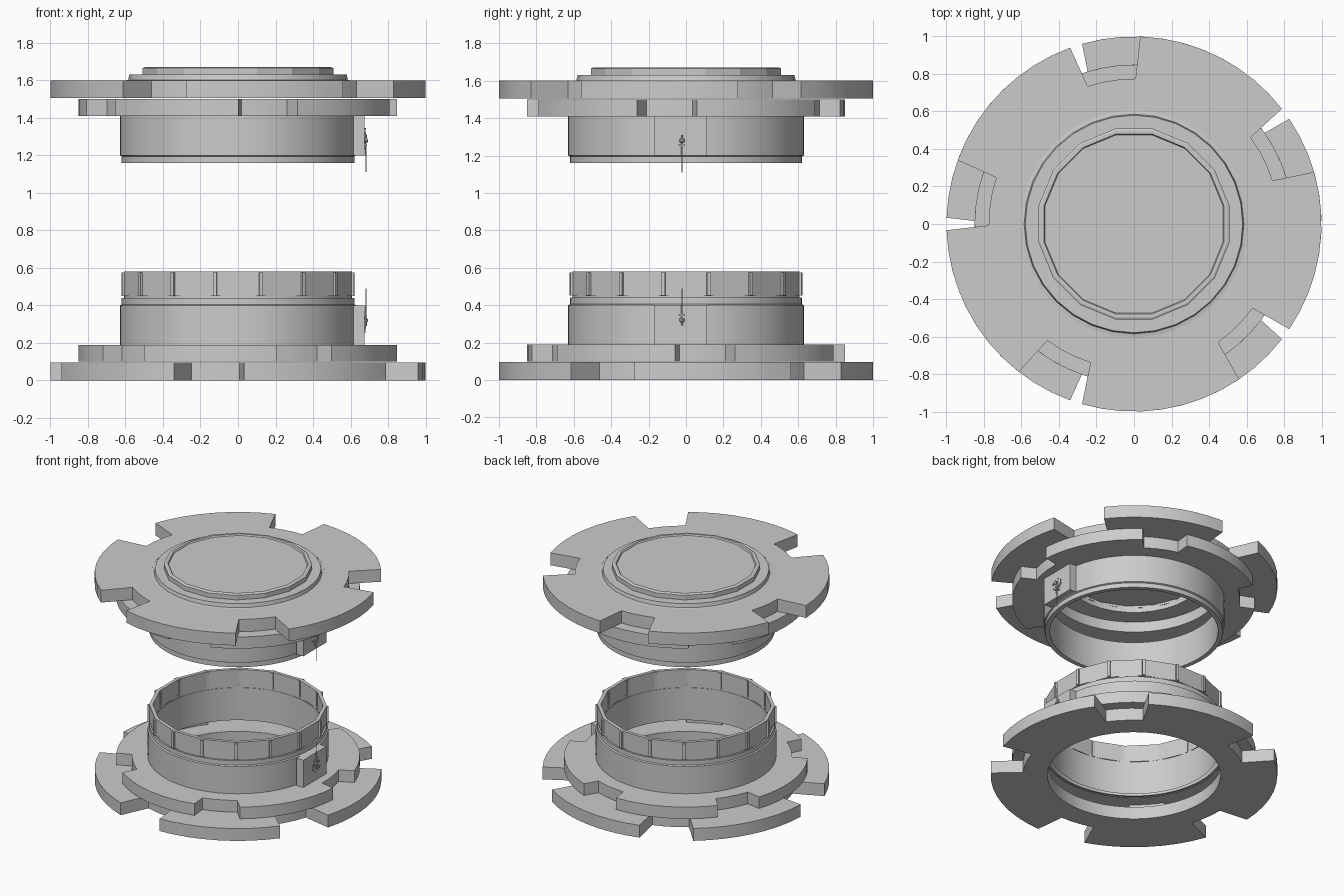
import bpy, bmesh, math, random
from math import sin, cos, radians, pi
from mathutils import Matrix

if "Cube" in bpy.data.objects:
    bpy.data.objects.remove(bpy.data.objects["Cube"])

TOTAL = 1.6  # height of the mirrored flange stack


def finish(bm, name, flip=False, smooth=True):
    me = bpy.data.meshes.new(name)
    bm.to_mesh(me)
    bm.free()
    ob = bpy.data.objects.new(name, me)
    bpy.context.collection.objects.link(ob)
    if flip:  # the upper half is the lower half turned over about x
        ob.rotation_euler = (pi, 0, 0)
        ob.location.z = TOTAL
    if smooth:
        bpy.ops.object.select_all(action='DESELECT')
        ob.select_set(True)
        bpy.context.view_layer.objects.active = ob
        bpy.ops.object.shade_smooth_by_angle(angle=radians(30))
    return ob


def skin(bm, rows, closed):
    """Join neighbouring profile columns into faces."""
    m = len(rows[0])
    for i in range(len(rows)):
        p, q = rows[i], rows[(i + 1) % len(rows)]
        for j in range(m if closed else m - 1):
            k = (j + 1) % m
            bm.faces.new((p[j], q[j], q[k], p[k]))


def lathe(name, profile, n, flip=False, start=0.0, closed=True, smooth=True):
    """Spin an (r, z) profile round z."""
    bm = bmesh.new()
    rows = []
    for i in range(n):
        a = start + 2 * pi * i / n
        rows.append([bm.verts.new((r * cos(a), r * sin(a), z)) for r, z in profile])
    skin(bm, rows, closed)
    return finish(bm, name, flip, smooth)


def notched_ring(name, r_out, r_notch, r_in, z0, z1, first, flip, closed):
    """Flat ring with five notches, 72 degrees apart."""
    cols = []
    for k in range(5):
        c = first + 72 * k
        cols += [(c + d, r_notch) for d in (-9.6, -3.2, 3.2, 9.6)]
        cols += [(c + 10.9 + 50.2 * i / 8, r_out) for i in range(9)]
    bm = bmesh.new()
    rows = []
    for deg, r in cols:
        a = radians(deg)
        rows.append([bm.verts.new((q * cos(a), q * sin(a), z))
                     for q, z in ((r_in, z0), (r, z0), (r, z1), (r_in, z1))])
    skin(bm, rows, closed)
    return finish(bm, name, flip)


def add_box(bm, size, loc, turn=0.0):
    mat = (Matrix.Rotation(turn, 4, 'Z') @ Matrix.Translation(loc)
           @ Matrix.Diagonal((*size, 1)))
    bmesh.ops.create_cube(bm, size=1, matrix=mat)


def half(side, flip):
    # two notched flanges, the smaller one open towards the bore
    notched_ring(side + "_outer_flange", 1.0, 0.775, 0.605, 0.0, 0.095, 45, flip, True)
    notched_ring(side + "_inner_flange", 0.85, 0.74, 0.615, 0.10, 0.19, 7, flip, False)
    # collar tube with a small step at its end, open underneath
    lathe(side + "_collar", [(0.63, 0.185), (0.63, 0.40), (0.62, 0.405),
                             (0.62, 0.44), (0.587, 0.44), (0.587, 0.19)], 64, flip,
          closed=False)
    # mounting plate on the right side
    s = 1 if flip else -1
    bm = bmesh.new()
    add_box(bm, (0.058, 0.28, 0.21), (0.646, 0.03 * s, 0.295))
    finish(bm, side + "_plate", flip, False)
    # small pin with a guard, knob and a scatter of rivets
    random.seed(4)
    bm = bmesh.new()
    y = 0.022 * s
    bmesh.ops.create_cone(bm, cap_ends=True, segments=8, radius1=0.005, radius2=0.002,
                          depth=0.20, matrix=Matrix.Translation((0.682, y, 0.39)))
    add_box(bm, (0.012, 0.035, 0.008), (0.682, y, 0.345))
    bmesh.ops.create_icosphere(bm, subdivisions=1, radius=0.016,
                               matrix=Matrix.Translation((0.68, y, 0.32)))
    for _ in range(26):
        a, r = random.uniform(0, 2 * pi), random.uniform(0.025, 0.058)
        add_box(bm, (0.008, 0.005, 0.005), (0.678, y + r * cos(a), 0.31 + r * sin(a)))
    finish(bm, side + "_pin", flip, False)


half("lower", False)
half("upper", True)

# faceted sixteen-sided ring above the lower collar
N, OFF = 16, radians(11.25)
lathe("crown_neck", [(0.59, 0.43), (0.608, 0.43), (0.608, 0.46), (0.59, 0.46)], 64)
lathe("crown_ring", [(0.594, 0.45), (0.62, 0.45), (0.62, 0.58), (0.594, 0.58)],
      N, start=OFF, smooth=False)
bm = bmesh.new()
for i in range(N):
    add_box(bm, (0.046, 0.02, 0.125), (0.609, 0, 0.513), OFF + 2 * pi * i / N)
finish(bm, "crown_ribs", smooth=False)

# stepped lid closing the upper half
lathe("lid_base", [(0.47, 1.585), (0.608, 1.585), (0.608, 1.5985), (0.586, 1.602),
                   (0.58, 1.63), (0.47, 1.63)], 32)
lathe("lid_rim", [(0.475, 1.62), (0.518, 1.62), (0.518, 1.665), (0.508, 1.67),
                  (0.49, 1.67), (0.482, 1.655)], N, start=OFF, smooth=False)
bm = bmesh.new()
bmesh.ops.create_cone(bm, cap_ends=True, segments=N, radius1=0.485, radius2=0.485, depth=0.02,
                      matrix=Matrix.Translation((0, 0, 1.65)) @ Matrix.Rotation(OFF, 4, 'Z'))
finish(bm, "lid_disc", smooth=False)
